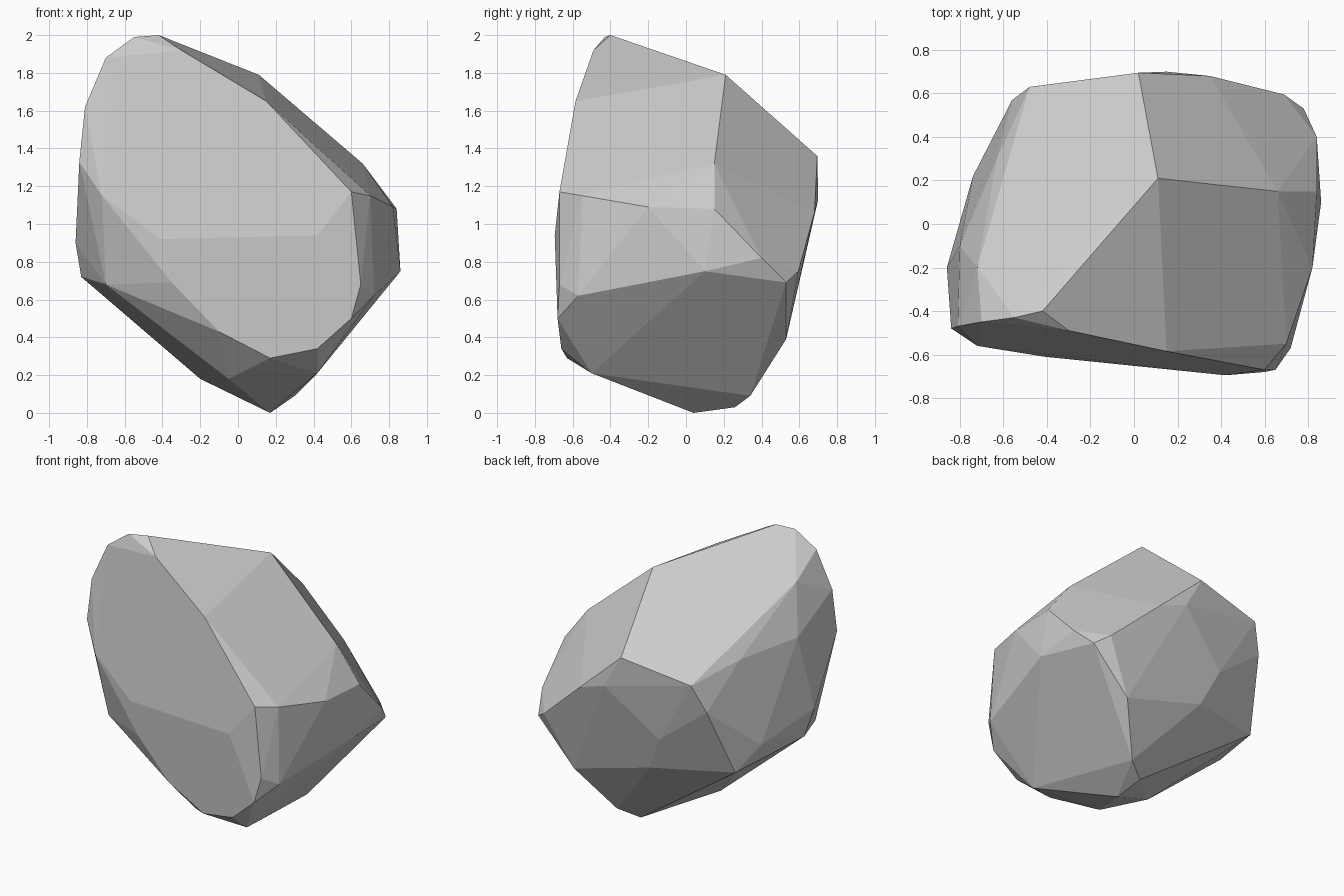
import bpy, bmesh, math

# Corner points of the boulder, grouped by the side they belong to
crown = [(-.42, -.4, 2), (-.55, -.43, 1.99), (-.7, -.45, 1.88), (-.81, -.47, 1.62),
         (-.84, -.48, 1.33), (-.72, -.2, 1.75), (.11, .21, 1.79)]
front = [(-.72, -.56, 1.15), (-.41, -.61, .92), (-.35, -.61, .69), (-.1, -.62, .43),
         (.17, -.63, .29), (.42, -.66, .34), (.6, -.68, .5), (.65, -.67, .68),
         (.42, -.695, .94), (.6, -.67, 1.17), (.15, -.585, 1.65), (-.3, -.49, 1.92)]
right = [(.7, -.55, 1.15), (.72, -.57, .62), (.82, -.2, 1.09), (.84, .15, 1.08),
         (.86, .1, .75), (.84, .4, .82), (.66, .15, 1.32)]
back = [(.78, .53, .69), (.69, .595, .75), (.35, .68, 1.06), (.02, .695, 1.36),
        (-.48, .63, 1.27), (.15, .7, 1.13)]
left = [(-.63, .3, 1.37), (-.8, -.1, 1.42), (-.86, -.2, .9), (-.83, -.13, .72),
        (-.74, .22, .77), (-.56, .57, 1.08), (-.65, .38, .61)]
base = [(-.7, -.44, .68), (-.05, -.4, .18), (-.2, -.1, .18), (.17, .04, 0),
        (.17, .26, .03), (.42, -.5, .21), (-.21, .6, .81), (-.1, .54, .56),
        (.23, .6, .67), (.3, .34, .09), (.5, .53, .39)]

# Wrap the points in a convex hull and merge nearly flat triangles into facets
bm = bmesh.new()
for p in crown + front + right + back + left + base:
    bm.verts.new(p)
bmesh.ops.convex_hull(bm, input=bm.verts[:])
bmesh.ops.delete(bm, geom=[v for v in bm.verts if not v.link_faces], context='VERTS')
bmesh.ops.dissolve_limit(bm, angle_limit=math.radians(4), verts=bm.verts[:], edges=bm.edges[:])
bmesh.ops.recalc_face_normals(bm, faces=bm.faces[:])

mesh = bpy.data.meshes.new("boulder")
bm.to_mesh(mesh)
bm.free()
boulder = bpy.data.objects.new("boulder", mesh)
bpy.context.collection.objects.link(boulder)
